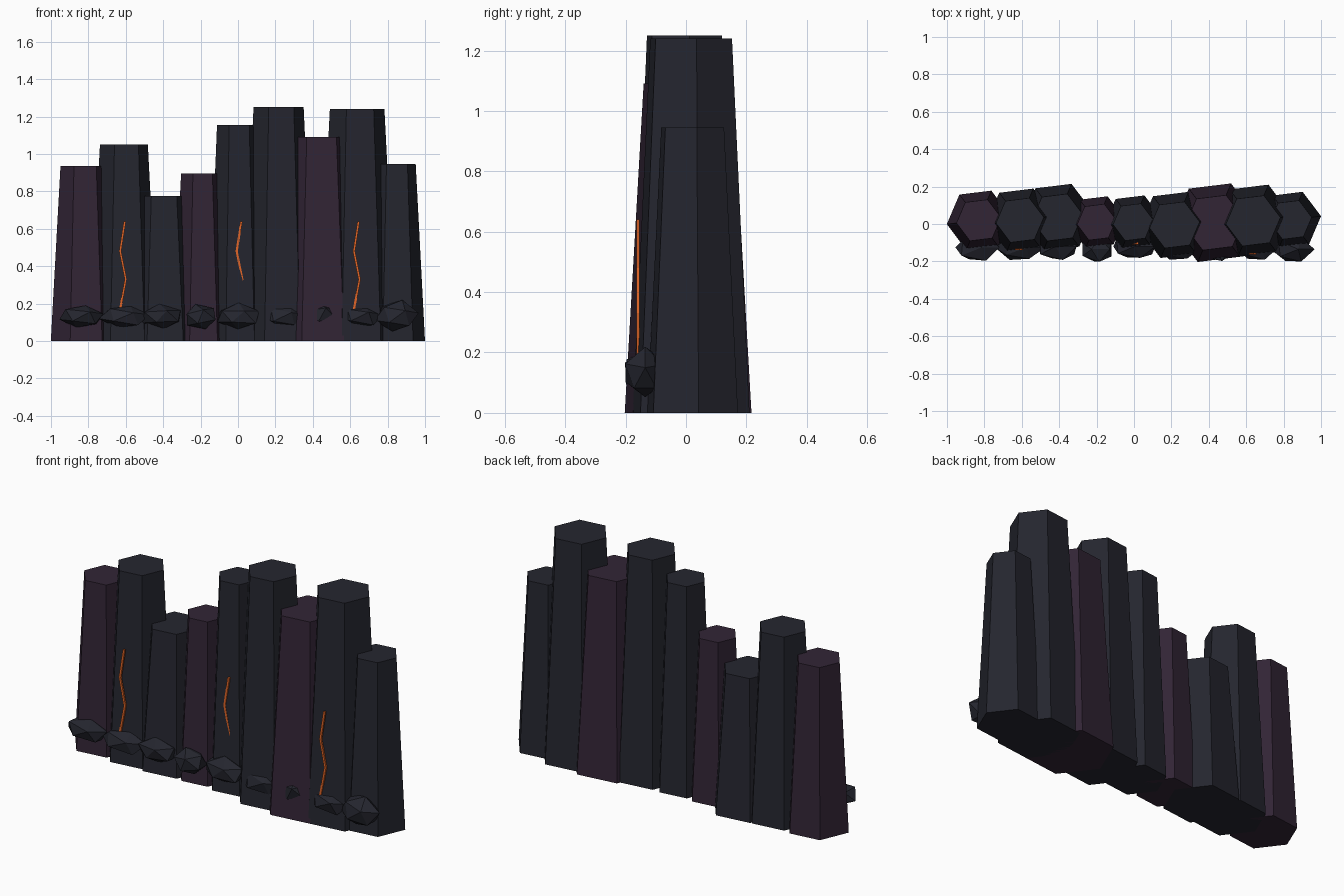
import bpy, bmesh, math, random
from mathutils import Vector

if "Cube" in bpy.data.objects:
    bpy.data.objects.remove(bpy.data.objects["Cube"])

random.seed(4)


def material(name, rgb):
    m = bpy.data.materials.new(name)
    m.diffuse_color = (*rgb, 1)
    m.use_nodes = True
    m.node_tree.nodes["Principled BSDF"].inputs["Base Color"].default_value = m.diffuse_color
    return m


BASALT = material("dark basalt", (0.018, 0.019, 0.028))
PURPLE = material("purple basalt", (0.032, 0.018, 0.036))
LAVA = material("glowing orange", (0.75, 0.13, 0.02))


def finish(bm, name, mat):
    bmesh.ops.recalc_face_normals(bm, faces=bm.faces[:])
    me = bpy.data.meshes.new(name)
    bm.to_mesh(me)
    bm.free()
    me.materials.append(mat)
    ob = bpy.data.objects.new(name, me)
    bpy.context.collection.objects.link(ob)
    return ob


# Tapered hexagonal columns, all turned by the same small angle
def column(name, x, y, r_base, r_top, height, mat):
    bm = bmesh.new()
    rings = []
    for r, z in ((r_base, 0), (r_top, height)):
        rings.append([bm.verts.new((x + r * math.cos(a), y + r * math.sin(a), z))
                      for a in (math.radians(7 + 60 * i) for i in range(6))])
    low, high = rings
    bm.faces.new(low[::-1])
    bm.faces.new(high)
    for i in range(6):
        j = (i + 1) % 6
        bm.faces.new((low[i], low[j], high[j], high[i]))
    finish(bm, name, mat)


columns = [  # x, y, base radius, top radius, height, colour
    (-0.83, 0.02, 0.172, 0.12, 0.935, PURPLE),
    (-0.61, 0.02, 0.184, 0.129, 1.05, BASALT),
    (-0.41, 0.035, 0.195, 0.137, 0.775, BASALT),
    (-0.20, 0.01, 0.150, 0.105, 0.895, PURPLE),
    (-0.005, 0.01, 0.155, 0.108, 1.155, BASALT),
    (0.217, -0.005, 0.192, 0.135, 1.25, BASALT),
    (0.43, 0.007, 0.228, 0.16, 1.09, PURPLE),
    (0.637, 0.017, 0.21, 0.147, 1.24, BASALT),
    (0.838, 0.022, 0.163, 0.113, 0.945, BASALT),
]
for n, c in enumerate(columns, 1):
    column(f"hex_column_{n}", *c)


# Faceted rubble along the front foot
def rock(name, loc, size, turn):
    bm = bmesh.new()
    bmesh.ops.create_icosphere(bm, subdivisions=1, radius=1)
    for v in bm.verts:
        k = random.uniform(0.9, 1.08)
        x, y, z = v.co * k
        c, s = math.cos(turn), math.sin(turn)
        x, z = x * c - z * s, x * s + z * c
        v.co = Vector((x * size[0], y * size[1], z * size[2])) + Vector(loc)
    finish(bm, name, BASALT)


rocks = [  # x, y, z, half width, half depth, half height
    (-0.84, -0.125, 0.13, 0.13, 0.08, 0.065),
    (-0.61, -0.125, 0.13, 0.13, 0.075, 0.065),
    (-0.41, -0.12, 0.13, 0.12, 0.08, 0.065),
    (-0.20, -0.135, 0.13, 0.10, 0.075, 0.07),
    (0.00, -0.12, 0.13, 0.125, 0.075, 0.07),
    (0.24, -0.125, 0.13, 0.12, 0.075, 0.07),
    (0.45, -0.125, 0.14, 0.10, 0.08, 0.07),
    (0.65, -0.12, 0.13, 0.12, 0.08, 0.065),
    (0.85, -0.135, 0.13, 0.12, 0.078, 0.088),
]
for n, r in enumerate(rocks, 1):
    rock(f"foot_rock_{n}", r[:3], r[3:], random.uniform(-0.4, 0.4))


# Zigzag lava cracks: thin strips standing in front of three columns
def crack(name, x, y):
    path = [(-0.015, 0.17), (0.015, 0.33), (-0.015, 0.48), (0.01, 0.64)]
    bm = bmesh.new()
    w, d = 0.006, 0.005
    rings = [[bm.verts.new((x + px + sx * w, y + sy * d, pz))
              for sx, sy in ((-1, -1), (1, -1), (1, 1), (-1, 1))] for px, pz in path]
    for a, b in zip(rings, rings[1:]):
        for i in range(4):
            j = (i + 1) % 4
            bm.faces.new((a[i], a[j], b[j], b[i]))
    bm.faces.new(rings[0][::-1])
    bm.faces.new(rings[-1])
    finish(bm, name, LAVA)


crack("lava_crack_left", -0.615, -0.135)
crack("lava_crack_middle", 0.008, -0.105)
crack("lava_crack_right", 0.635, -0.159)
